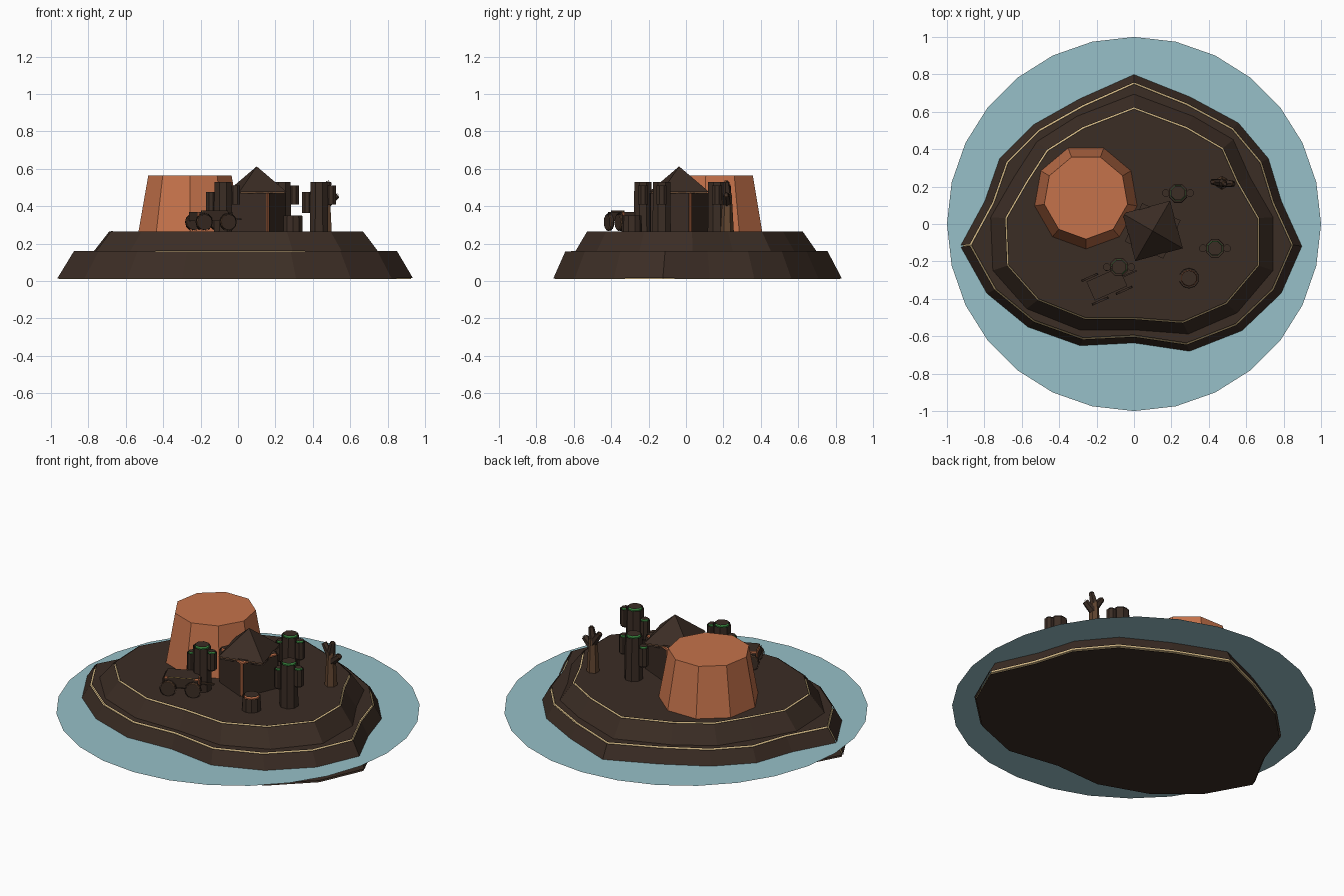
import bpy, bmesh
from math import radians, pi, sin, cos
from mathutils import Matrix, Vector

old = bpy.data.objects.get("Cube")
if old:
    bpy.data.objects.remove(old, do_unlink=True)


def material(name, rgb):
    m = bpy.data.materials.new(name)
    m.use_nodes = True
    m.diffuse_color = (*rgb, 1)
    m.node_tree.nodes["Principled BSDF"].inputs["Base Color"].default_value = (*rgb, 1)
    return m


OUTLINE = material("dark_brown_outline", (0.044, 0.026, 0.018))
SAND = material("sand", (0.72, 0.53, 0.26))
CLAY = material("orange_clay", (0.56, 0.17, 0.07))
GREEN = material("cactus_green", (0.04, 0.24, 0.05))
WOOD = material("brown_wood", (0.12, 0.06, 0.03))
GOLD = material("gold", (0.8, 0.55, 0.12))
WATER = material("water_teal", (0.31, 0.53, 0.58))
GROUND = 0.26


def add_object(name, bm, mat):
    mesh = bpy.data.meshes.new(name)
    bm.to_mesh(mesh)
    mesh.materials.append(mat)
    obj = bpy.data.objects.new(name, mesh)
    bpy.context.collection.objects.link(obj)


def finish(name, bm, mat, place=None, split=48, gap=0.01):
    """Add the part and its dark outer shell, which opens at sharp edges."""
    if place:
        bm.transform(place)
    bmesh.ops.recalc_face_normals(bm, faces=bm.faces[:])
    add_object(name, bm, mat)
    sharp = [e for e in bm.edges if e.calc_face_angle(0) > radians(split)]
    bmesh.ops.split_edges(bm, edges=sharp)
    bm.normal_update()
    for v in bm.verts:
        v.co += v.normal * gap
    add_object(name + "_outline", bm, OUTLINE)
    bm.free()


def at(x, y, z, turn=0):
    return Matrix.Translation((x, y, z)) @ Matrix.Rotation(radians(turn), 4, "Z")


def cone(name, mat, r1, r2, height, sides, place, split=48, gap=0.01):
    """Cylinder or cone standing on the origin of its placement."""
    bm = bmesh.new()
    bmesh.ops.create_cone(bm, cap_ends=True, segments=sides, radius1=r1, radius2=r2,
                          depth=height, matrix=Matrix.Translation((0, 0, height / 2)))
    finish(name, bm, mat, place, split, gap)


def box(name, mat, size, place, gap=0.01):
    bm = bmesh.new()
    bmesh.ops.create_cube(bm, size=1, matrix=Matrix.Diagonal((*size, 1)))
    finish(name, bm, mat, place, gap=gap)


def branch(name, start, end, r1, r2):
    a, b = Vector(start), Vector(end)
    turn = (b - a).to_track_quat("Z", "Y").to_matrix().to_4x4()
    cone(name, WOOD, r1, r2, (b - a).length, 6, Matrix.Translation(a) @ turn, split=62, gap=0.006)


def tier(name, outline, low, high):
    """Tapered slab; low and high are (height, outline scale)."""
    bm = bmesh.new()
    rings = [[bm.verts.new((x * s, y * s, z)) for x, y in outline] for z, s in (low, high)]
    bm.faces.new(rings[0][::-1])
    bm.faces.new(rings[1])
    n = len(outline)
    for i in range(n):
        j = (i + 1) % n
        bm.faces.new((rings[0][i], rings[0][j], rings[1][j], rings[1][i]))
    finish(name, bm, SAND)


# Island tiers
shore = [(0, .8), (-.29, .67), (-.54, .53), (-.72, .35), (-.8, .12), (-.93, -.12),
         (-.79, -.37), (-.57, -.55), (-.29, -.65), (0, -.635), (.3, -.68), (.58, -.57),
         (.79, -.37), (.9, -.12), (.79, .12), (.72, .35), (.56, .54), (.3, .68)]
plateau = [(0, .615), (-.27, .51), (-.46, .39), (-.57, .22), (-.68, .03), (-.67, -.22),
           (-.51, -.4), (-.26, -.5), (0, -.5), (.26, -.52), (.49, -.42), (.66, -.22),
           (.66, .03), (.55, .22), (.47, .4), (.28, .51)]
tier("lower_island", shore, (0.01, 1.03), (0.155, 0.935))
tier("upper_island", plateau, (0.155, 1.12), (GROUND, 1.0))

# Water sheet
bm = bmesh.new()
bmesh.ops.create_circle(bm, cap_ends=True, segments=28, radius=1,
                        matrix=Matrix.Translation((0, 0, 0.08)))
add_object("water", bm, WATER)
bm.free()

# Mesa
cone("mesa", CLAY, 0.28, 0.226, 0.305, 9, at(-0.257, 0.145, GROUND, 180))

# Hut
box("hut_walls", CLAY, (0.225, 0.225, 0.21), at(0.1, -0.037, GROUND + 0.105, -24))
cone("hut_roof", WOOD, 0.18, 0, 0.135, 4, at(0.1, -0.037, 0.468, 60), split=70)

# Cacti
for i, (x, y) in enumerate([(0.235, 0.165), (-0.08, -0.23), (0.433, -0.13)]):
    name = f"cactus_{i + 1}"
    cone(name + "_trunk", GREEN, 0.043, 0.04, 0.27, 8, at(x, y, GROUND, 22.5))
    cone(name + "_right_arm", GREEN, 0.021, 0.021, 0.11, 8, at(x - 0.065, y, 0.365, 22.5), gap=0.008)
    cone(name + "_left_arm", GREEN, 0.021, 0.021, 0.1, 8, at(x + 0.065, y, 0.41, 22.5), gap=0.008)

# Dead tree
branch("tree_trunk", (0.47, 0.22, GROUND), (0.47, 0.22, 0.47), 0.036, 0.024)
branch("tree_left_branch", (0.47, 0.22, 0.41), (0.53, 0.215, 0.46), 0.018, 0.012)
branch("tree_right_branch", (0.47, 0.22, 0.44), (0.42, 0.225, 0.51), 0.018, 0.01)
branch("tree_top_branch", (0.47, 0.22, 0.46), (0.485, 0.215, 0.53), 0.018, 0.01)

# Barrel
cone("barrel", CLAY, 0.045, 0.042, 0.09, 10, at(0.294, -0.29, GROUND))

# Wagon
wagon = at(-0.145, -0.32, 0, 24)
box("wagon_body", CLAY, (0.19, 0.11, 0.05), wagon @ at(0, 0, 0.345), gap=0.008)
box("wagon_gold_trim", GOLD, (0.15, 0.008, 0.012), wagon @ at(0, -0.05, 0.37), gap=0.002)
for side, y in (("right", -0.075), ("left", 0.063)):
    for end, x in (("rear", -0.07), ("front", 0.07)):
        hub = wagon @ at(x, y + 0.012, 0.315) @ Matrix.Rotation(pi / 2, 4, "X")
        cone(f"wagon_{end}_{side}_wheel", WOOD, 0.042, 0.042, 0.012, 12, hub, gap=0.006)
box("wagon_handle", WOOD, (0.09, 0.008, 0.008), wagon @ at(0.13, 0, 0.33), gap=0.002)
